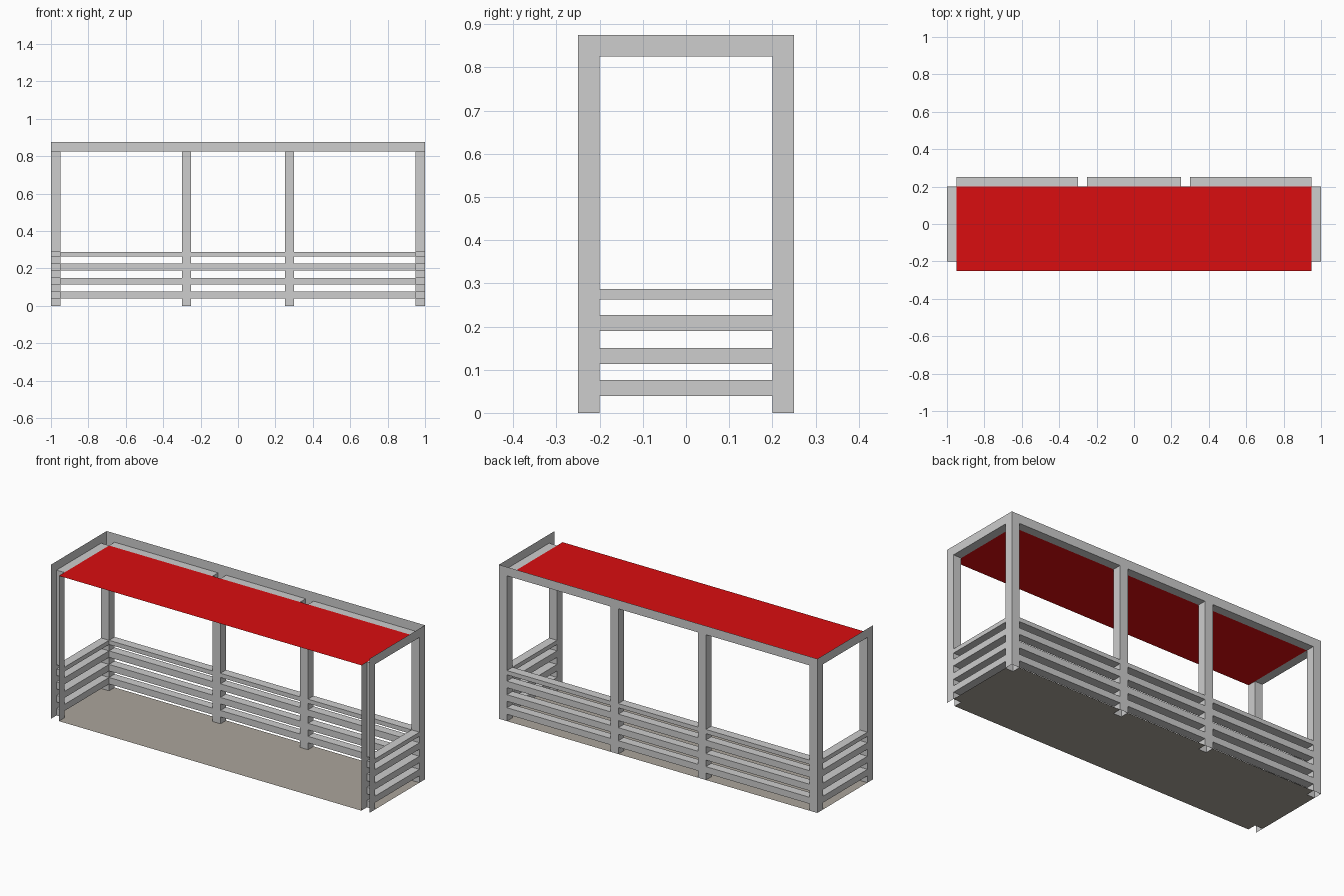
import bpy, bmesh
from mathutils import Vector

cube = bpy.data.objects.get("Cube")
if cube:
    bpy.data.objects.remove(cube, do_unlink=True)


def material(name, rgb):
    m = bpy.data.materials.new(name)
    m.use_nodes = True
    m.diffuse_color = (*rgb, 1)
    node = next(n for n in m.node_tree.nodes if n.type == 'BSDF_PRINCIPLED')
    node.inputs["Base Color"].default_value = (*rgb, 1)
    return m


grey = material("light grey metal", (0.61, 0.61, 0.61))
red = material("red canopy", (0.70, 0.004, 0.005))
tan = material("warm grey floor", (0.41, 0.376, 0.33))

HALF_X, HALF_Y, WALL = 1.0, 0.25, 0.05
CEILING, TOP = 0.825, 0.875
IN_X, IN_Y = HALF_X - WALL, HALF_Y - WALL
# Heights of the bottom and top of each rail
RAILS = [(0.039, 0.076), (0.113, 0.15), (0.19, 0.227), (0.263, 0.287)]
LEVELS = [0] + [z for rail in RAILS for z in rail] + [CEILING, TOP]


def quad(bm, points, outward, slot=0):
    face = bm.faces.new([bm.verts.new(p) for p in points])
    face.normal_update()
    if face.normal.dot(outward) < 0:
        face.normal_flip()
    face.material_index = slot


def finish(name, bm, mats):
    bmesh.ops.remove_doubles(bm, verts=bm.verts, dist=0.0005)
    mesh = bpy.data.meshes.new(name)
    bm.to_mesh(mesh)
    bm.free()
    for m in mats:
        mesh.materials.append(m)
    obj = bpy.data.objects.new(name, mesh)
    bpy.context.collection.objects.link(obj)


def hollow_wall(name, stops, bays, inner_span, place):
    """Hollow post-and-rail wall; place(u, depth, z) maps to the model."""
    bm = bmesh.new()
    origin = Vector(place(0, 0, 0))

    def way(u, d, z):
        return Vector(place(u, d, z)) - origin

    def is_open(i, j):
        return i in bays and 0 <= j < len(LEVELS) - 2 and j % 2 == 0

    for i, (a, b) in enumerate(zip(stops, stops[1:])):
        for j, (lo, hi) in enumerate(zip(LEVELS, LEVELS[1:])):
            if not is_open(i, j):
                # Outer skin, and inner skin inside the shelter
                ring = [(a, lo), (b, lo), (b, hi), (a, hi)]
                quad(bm, [place(u, 0, z) for u, z in ring], way(0, -1, 0))
                if hi <= CEILING and inner_span[0] <= a and b <= inner_span[1]:
                    quad(bm, [place(u, WALL, z) for u, z in ring], way(0, 1, 0))
                continue
            # Reveals lining each opening
            for u, side in ((a, 1), (b, -1)):
                quad(bm, [place(u, 0, lo), place(u, WALL, lo),
                          place(u, WALL, hi), place(u, 0, hi)], way(side, 0, 0))
            for z, side in ((lo, 1), (hi, -1)):
                quad(bm, [place(a, 0, z), place(b, 0, z),
                          place(b, WALL, z), place(a, WALL, z)],
                     way(0, 0, side), 1 if z == 0 else 0)
    finish(name, bm, [grey, tan])


def sheet(name, z, mat, up):
    bm = bmesh.new()
    quad(bm, [(-IN_X, -HALF_Y, z), (IN_X, -HALF_Y, z),
              (IN_X, IN_Y, z), (-IN_X, IN_Y, z)], Vector((0, 0, up)))
    finish(name, bm, [mat])


# Back wall with three bays between four posts
hollow_wall("back_frame", [-HALF_X, -IN_X, -0.3, -0.25, 0.25, 0.3, IN_X, HALF_X],
            (1, 3, 5), (-IN_X, IN_X), lambda u, d, z: (u, HALF_Y - d, z))

# End walls with one bay each
for label, s in (("left", 1), ("right", -1)):
    hollow_wall(label + "_end_frame", [-HALF_Y, -IN_Y, IN_Y, HALF_Y],
                (1,), (-HALF_Y, IN_Y),
                lambda u, d, z, s=s: (s * (HALF_X - d), u, z))

# Canopy and floor
sheet("canopy", CEILING, red, 1)
sheet("floor", 0, tan, 1)
